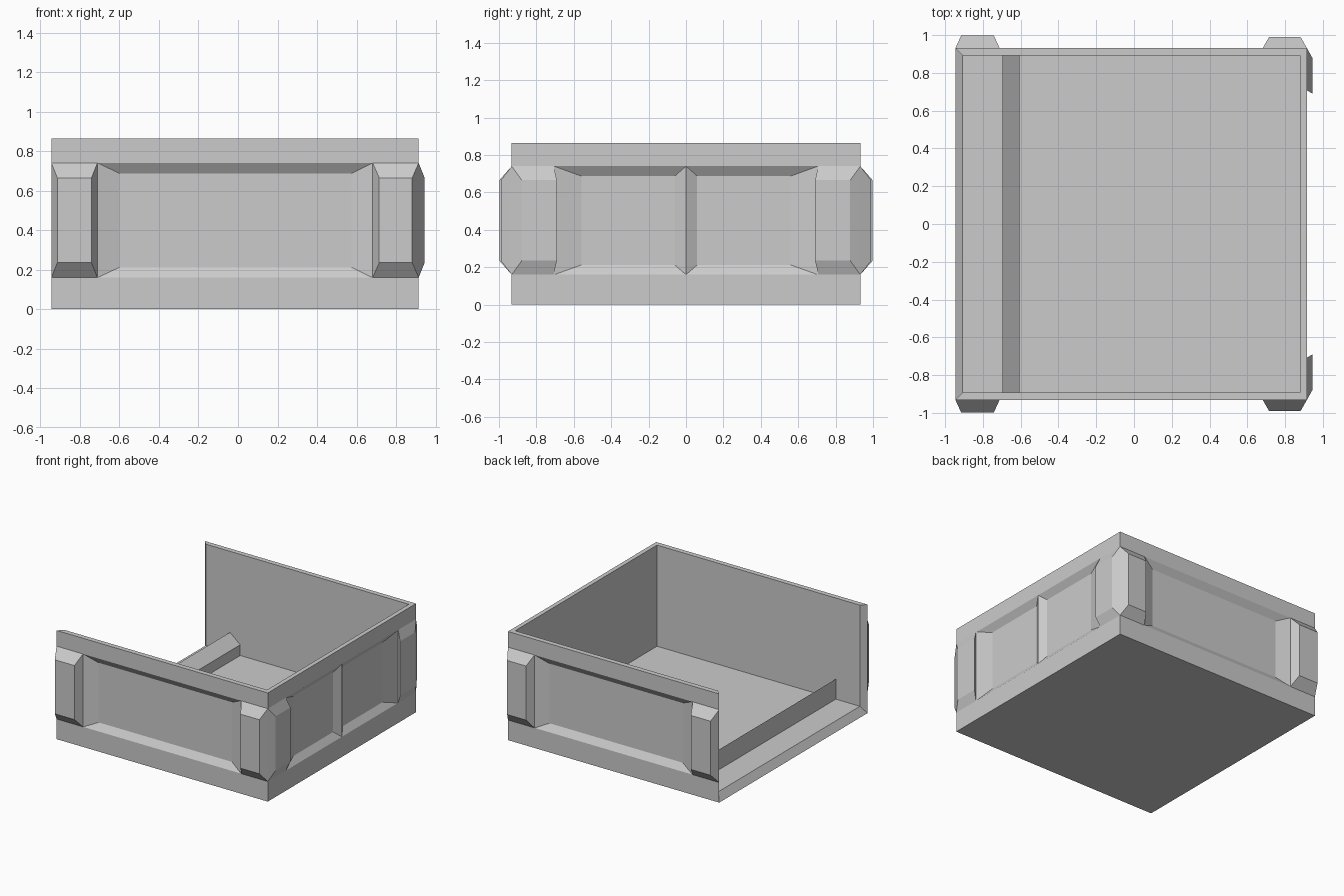
import bpy

if "Cube" in bpy.data.objects:
    bpy.data.objects.remove(bpy.data.objects["Cube"])

# Outer and inner extents of the open bin
XL, XR, Y, H = -0.945, 0.915, 0.932, 0.865
IXL, IXR, IY, FLOOR = -0.907, 0.88, 0.892, 0.06
Z0, Z1 = 0.16, 0.74          # band holding recesses and corner pads
DEPTH = 0.035                # recess depth

# Wall frames: (u along wall, v up, d outwards) -> world, u x v faces outwards
front = lambda u, v, d: (u, -Y - d, v)
back = lambda u, v, d: (-u, Y + d, v)
right = lambda u, v, d: (XR + d, u, v)


def make(name, faces):
    """Object from a list of corner-point polygons, welding shared points."""
    index, polys = {}, []
    for f in faces:
        polys.append([index.setdefault(tuple(round(c, 4) for c in p), len(index)) for p in f])
    mesh = bpy.data.meshes.new(name)
    mesh.from_pydata(list(index), [], polys)
    mesh.update()
    obj = bpy.data.objects.new(name, mesh)
    bpy.context.collection.objects.link(obj)
    return obj


def quad(frame, u0, u1, v0, v1, d=0.0):
    return [frame(u0, v0, d), frame(u1, v0, d), frame(u1, v1, d), frame(u0, v1, d)]


def bridge(a, b):
    """Side faces between two matching loops."""
    n = len(a)
    return [[a[i], a[(i + 1) % n], b[(i + 1) % n], b[i]] for i in range(n)]


def wall(frame, u0, u1, panels):
    """Outer wall skin; panels are (start, end, inner start, inner end)."""
    cuts = sorted({u0, u1, *[p[0] for p in panels], *[p[1] for p in panels]})
    recess = {p[0]: p for p in panels}
    faces = []
    for a, b in zip(cuts, cuts[1:]):
        faces += [quad(frame, a, b, 0, Z0), quad(frame, a, b, Z1, H)]
        outer = quad(frame, a, b, Z0, Z1)
        if a in recess:
            inner = quad(frame, recess[a][2], recess[a][3], 0.212, 0.687, -DEPTH)
            faces += bridge(outer, inner) + [inner]
        else:
            faces.append(outer)
    return faces


def pad(name, frame, base, top, d):
    """Tapered corner pad standing proud of a wall."""
    a = quad(frame, *base, Z0, Z1)
    b = quad(frame, *top, 0.235, 0.665, d)
    make(name, bridge(a, b) + [b, a[::-1]])


# Bin body: three panelled walls, underside, inner lining and rims
body = wall(front, XL, XR, [(-0.71, 0.68, -0.6, 0.575)])
body += wall(back, -XR, -XL, [(-0.68, 0.71, -0.575, 0.6)])
body += wall(right, -Y, Y, [(-0.705, 0.0, -0.56, -0.06), (0.0, 0.705, 0.06, 0.56)])
body.append([(XL, Y, 0), (XR, Y, 0), (XR, -Y, 0), (XL, -Y, 0)])


def u_path(xl, xr, y, z):
    return [(xl, -y, z), (xr, -y, z), (xr, y, z), (xl, y, z)]


o_top, i_top = u_path(XL, XR, Y, H), u_path(IXL, IXR, IY, H)
o_bot, i_bot = u_path(XL, XR, Y, 0), u_path(IXL, IXR, IY, FLOOR)
for k in range(3):
    body.append([o_top[k], o_top[k + 1], i_top[k + 1], i_top[k]])
    body.append([i_top[k], i_top[k + 1], i_bot[k + 1], i_bot[k]])
body.append(i_bot)
# Mitred edges around the open left side
o_rim = [o_top[0], o_bot[0], o_bot[3], o_top[3]]
i_rim = [i_top[0], i_bot[0], i_bot[3], i_top[3]]
for k in range(3):
    body.append([o_rim[k], i_rim[k], i_rim[k + 1], o_rim[k + 1]])
make("bin_body", body)

# Sloped retaining ridge across the floor
profile = [(-0.695, FLOOR), (-0.605, FLOOR), (-0.605, 0.145), (-0.695, 0.22)]
near = [(x, -IY, z) for x, z in profile]
far = [(x, IY, z) for x, z in profile]
make("floor_ridge", bridge(near, far)[1:] and
     [f[::-1] for f in bridge(near, far)] + [near, far[::-1]])

# Corner pads
pad("front_left_pad", front, (XL, -0.712), (-0.915, -0.742), 0.066)
pad("front_right_pad", front, (0.682, XR), (0.715, 0.882), 0.058)
pad("back_left_pad", back, (0.712, -XL), (0.742, 0.915), 0.066)
pad("back_right_pad", back, (-XR, -0.682), (-0.882, -0.715), 0.058)
pad("right_front_pad", right, (-Y, -0.708), (-0.878, -0.69), 0.03)
pad("right_back_pad", right, (0.708, Y), (0.69, 0.878), 0.03)
